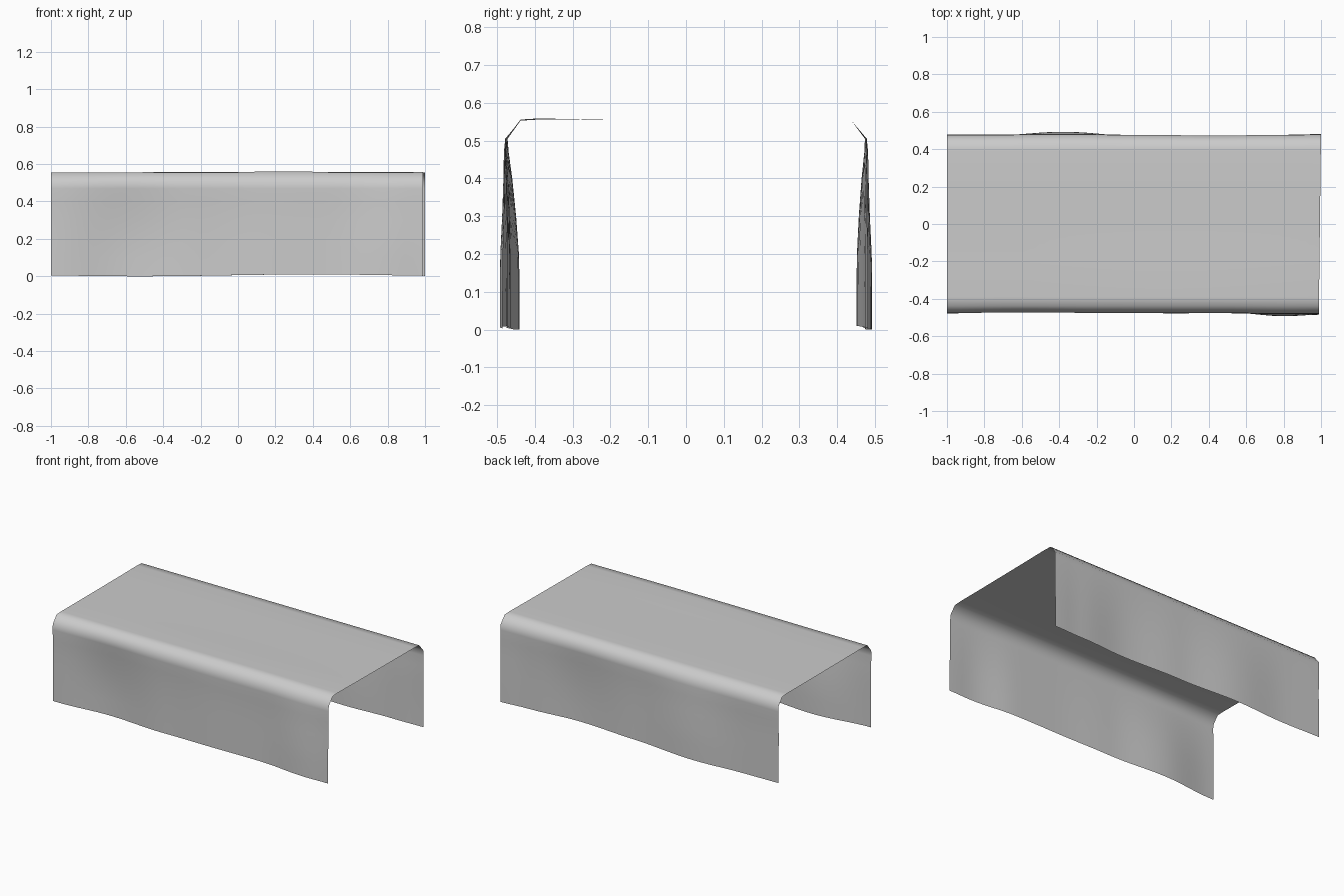
import bpy
import bmesh
from math import cos, pi

if "Cube" in bpy.data.objects:
    bpy.data.objects.remove(bpy.data.objects["Cube"])

# Cross-section of the draped cloth (y, z), front hem to back hem
SIDE = [(0.472, 0.005), (0.472, 0.10), (0.472, 0.20), (0.472, 0.30),
        (0.474, 0.40), (0.477, 0.47), (0.476, 0.505), (0.438, 0.553), (0.39, 0.556)]
PROFILE = ([(-y, z) for y, z in SIDE] + [(y, 0.555) for y in (-0.2, 0, 0.2)]
           + [(y, z) for y, z in reversed(SIDE)])

# Outward shift of each hanging side along x at the hem
FRONT = [(-1, 0.003), (-0.6, -0.032), (-0.2, -0.008), (0.2, 0.001),
         (0.5, 0.0), (0.82, 0.021), (1, 0.013)]
BACK = [(-1, 0.003), (-0.75, 0.002), (-0.38, 0.021), (0.05, -0.004),
        (0.45, -0.021), (0.8, 0.0), (1, 0.01)]


def wave(keys, x):
    for (x0, a), (x1, b) in zip(keys, keys[1:]):
        if x <= x1:
            t = (1 - cos(pi * (x - x0) / (x1 - x0))) / 2
            return a + (b - a) * t
    return keys[-1][1]


# Tablecloth: open sheet lofted along x
STEPS = 40
bm = bmesh.new()
rows = []
for i in range(STEPS + 1):
    x = -1 + 2 * i / STEPS
    row = []
    for y, z in PROFILE:
        sign = -1 if y < 0 else 1
        shift = wave(FRONT if y < 0 else BACK, x)
        drop = max(0.0, min(1.0, (0.53 - z) / 0.36))
        if abs(y) > 0.45:
            y += sign * shift * drop ** 0.8
        if z > 0.54 and y < -0.3:
            z += 0.003 * max(0.0, cos((x - 0.25) * 2))
        if z < 0.01:
            z += 0.005 * cos((x - 0.4) * 3.4)
        px = x - (x + 1) / 2 * (0.006 - 0.012 * y)
        row.append(bm.verts.new((px, y, z)))
    rows.append(row)
for r0, r1 in zip(rows, rows[1:]):
    for j in range(len(PROFILE) - 1):
        bm.faces.new((r0[j], r1[j], r1[j + 1], r0[j + 1])).smooth = True
bmesh.ops.recalc_face_normals(bm, faces=bm.faces)
# Keep the top facing up
bm.faces.ensure_lookup_table()
if max(bm.faces, key=lambda f: f.calc_center_median().z).normal.z < 0:
    bmesh.ops.reverse_faces(bm, faces=bm.faces)

mesh = bpy.data.meshes.new("tablecloth")
bm.to_mesh(mesh)
bm.free()
obj = bpy.data.objects.new("tablecloth", mesh)
bpy.context.collection.objects.link(obj)
